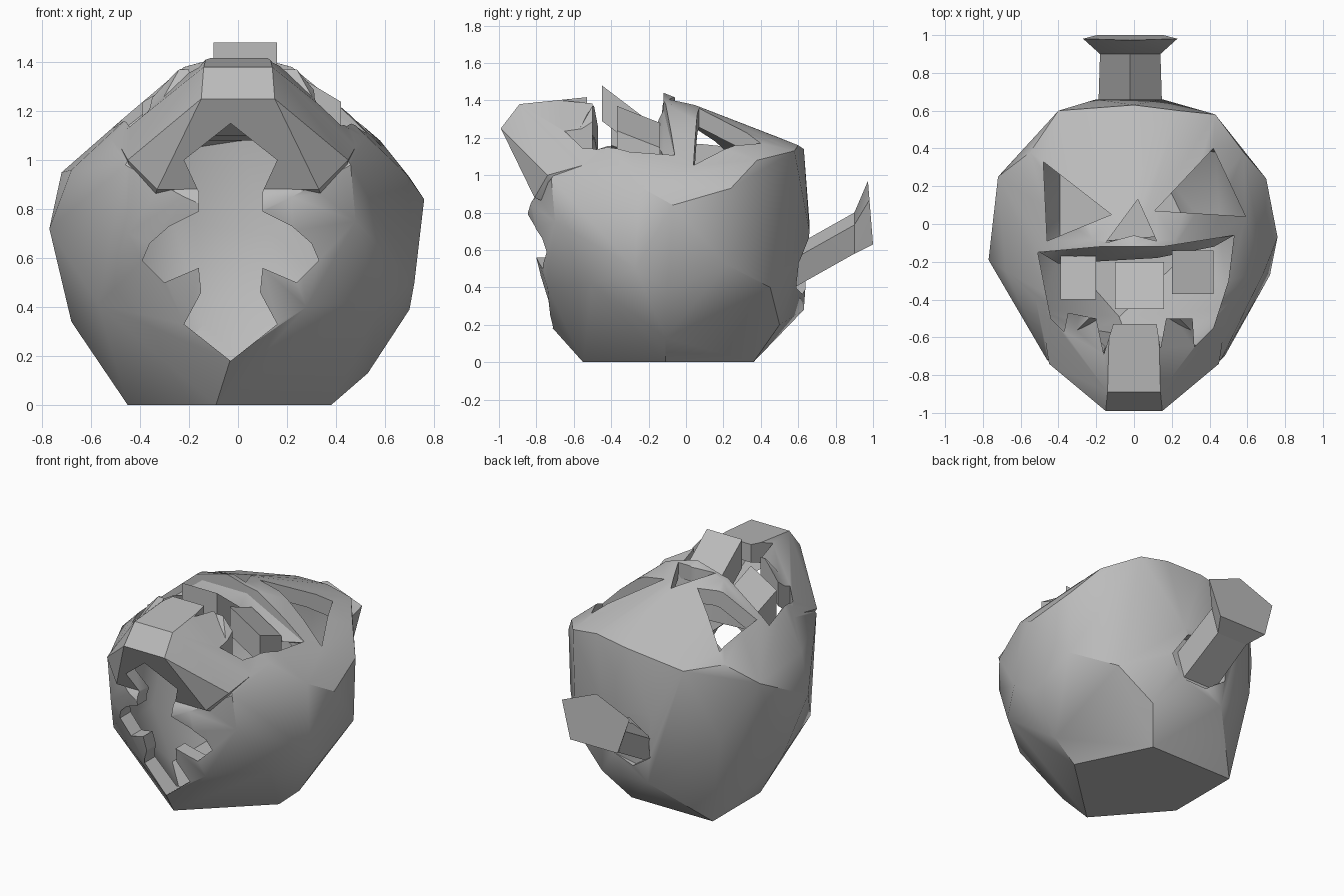
import bpy, bmesh, math
from mathutils import Vector

if "Cube" in bpy.data.objects:
    bpy.data.objects.remove(bpy.data.objects["Cube"])

grey = bpy.data.materials.new("plain grey")
grey.use_nodes = True
grey.diffuse_color = (0.5, 0.5, 0.5, 1)
grey.node_tree.nodes["Principled BSDF"].inputs["Base Color"].default_value = (0.5, 0.5, 0.5, 1)


def finish(name, bm):
    bmesh.ops.recalc_face_normals(bm, faces=bm.faces)
    mesh = bpy.data.meshes.new(name)
    bm.to_mesh(mesh)
    bm.free()
    mesh.materials.append(grey)
    obj = bpy.data.objects.new(name, mesh)
    bpy.context.collection.objects.link(obj)
    return obj


def hull(name, points, scale=1.0):
    bm = bmesh.new()
    centre = Vector((0, -0.1, 0.66))
    for p in points:
        bm.verts.new(centre + (Vector(p) - centre) * scale)
    out = bmesh.ops.convex_hull(bm, input=bm.verts)
    junk = [g for g in out["geom_interior"] + out["geom_unused"] if isinstance(g, bmesh.types.BMVert)]
    bmesh.ops.delete(bm, geom=list(set(junk)), context="VERTS")
    return finish(name, bm)


def prism(name, outline, place, start, end):
    """Extrude a flat outline; place(a, b, depth) gives the 3D point."""
    bm = bmesh.new()
    face = bm.faces.new([bm.verts.new(place(a, b, start)) for a, b in outline])
    new = bmesh.ops.extrude_face_region(bm, geom=[face])["geom"]
    shift = Vector(place(0, 0, end)) - Vector(place(0, 0, start))
    bmesh.ops.translate(bm, vec=shift, verts=[g for g in new if isinstance(g, bmesh.types.BMVert)])
    return finish(name, bm)


def combine(target, tool, operation):
    mod = target.modifiers.new("cut", "BOOLEAN")
    mod.operation, mod.solver, mod.object = operation, "EXACT", tool
    graph = bpy.context.evaluated_depsgraph_get()
    mesh = bpy.data.meshes.new_from_object(target.evaluated_get(graph))
    target.modifiers.clear()
    target.data = mesh
    bpy.data.objects.remove(tool)


def both(points):
    return [(s * x, y, z) for x, y, z in points for s in (-1, 1)]


# Faceted gourd lying on its back: five-sided base, rounded flanks, sloping face
base = [(0.38, -0.11, 0), (0.15, 0.36, 0), (-0.45, 0.36, 0), (-0.45, -0.14, 0), (-0.09, -0.55, 0)]
lower = [(0.27, 0.5, 0.2), (-0.16, 0.63, 0.28), (-0.68, -0.05, 0.34), (-0.03, -0.72, 0.19), (0.53, -0.11, 0.13),
         (0.7, -0.1, 0.39), (-0.57, -0.5, 0.41), (0.28, -0.74, 0.4), (0.58, -0.5, 0.42), (0.5, 0.45, 0.4)]
flank = [(0.72, -0.27, 0.5), (0.7, 0.22, 0.52), (0.76, -0.07, 0.84), (-0.77, -0.19, 0.72), (-0.72, 0.25, 0.95),
         (0.7, 0.24, 0.93), (-0.55, 0.43, 0.6), (0.15, 0.66, 0.7), (-0.2, 0.66, 0.75), (-0.45, -0.7, 0.7),
         (0.48, -0.7, 0.75), (0.0, -0.86, 0.75), (0.22, -0.83, 0.85), (-0.22, -0.83, 0.85)]
brow = [(-0.4, 0.6, 1.08), (0.43, 0.58, 1.13), (0, 0.63, 1.14), (0.24, 0.6, 1.16), (0.58, 0.38, 1.08),
        (-0.55, 0.38, 1.08), (0.1, 0.5, 1.2), (0, -0.12, 1.44), (-0.68, -0.25, 0.96), (0.69, -0.25, 0.94)]
crown = both([(0.24, -0.5, 1.37), (0.22, -0.08, 1.38), (0.5, 0.08, 1.13), (0.52, -0.4, 1.09), (0.46, -0.72, 0.98)])
body = base + lower + flank + brow + crown
chin = both([(0.15, -0.99, 1.25), (0.14, -0.89, 1.38), (0.45, -0.74, 1.0), (0.33, -0.81, 0.88), (0.13, -0.5, 1.42),
             (0.5, -0.42, 1.09), (0.4, -0.4, 0.7)])

pumpkin = hull("pumpkin_shell", body)
combine(pumpkin, hull("chin", chin), "UNION")
hollow = hull("hollow", body, 0.87)
combine(hollow, hull("chin_hollow", chin, 0.85), "UNION")
combine(pumpkin, hollow, "DIFFERENCE")

# Carved eyes, nose and jagged mouth, cut straight down
down = lambda a, b, d: (a, b, d)
mouth = [(-0.51, -0.15), (-0.18, -0.12), (0.15, -0.12), (0.53, -0.06), (0.5, -0.3), (0.42, -0.55), (0.32, -0.65),
         (0.31, -0.5), (0.17, -0.5), (0.14, -0.66), (0.12, -0.53), (-0.11, -0.53), (-0.16, -0.69),
         (-0.2, -0.5), (-0.35, -0.47), (-0.37, -0.57), (-0.44, -0.5)]
openings = [mouth,
            [(-0.48, 0.33), (-0.12, 0.05), (-0.46, -0.09)],
            [(0.42, 0.4), (0.11, 0.07), (0.59, 0.04)],
            [(0.02, 0.13), (-0.15, -0.1), (0, -0.06), (0.12, -0.09)]]
for outline in openings:
    combine(pumpkin, prism("opening", outline, down, 0.85, 1.8), "DIFFERENCE")

# Ornamental cut-out through the front
half = [(0, 0.18), (0.19, 0.33), (0.12, 0.46), (0.13, 0.56), (0.27, 0.5), (0.36, 0.59), (0.33, 0.66),
        (0.25, 0.73), (0.13, 0.79), (0.13, 0.87), (0.19, 1.0), (0, 1.15)]
ornament = half + [(-x, z) for x, z in reversed(half[1:-1])]
through = lambda a, b, d: (a - 0.03, d, b)
combine(pumpkin, prism("ornament", ornament, through, -1.3, -0.5), "DIFFERENCE")

# Shallow socket around the stalk
socket = [(0.2 * math.cos(i * math.tau / 7), 0.53 + 0.17 * math.sin(i * math.tau / 7)) for i in range(7)]
combine(pumpkin, prism("socket", socket, lambda a, b, d: (a, d, b), 0.59, 0.9), "DIFFERENCE")

# Sloping upper lip that carries the teeth
lip = [(-0.5, -0.15, 1.1), (-0.18, -0.12, 1.35), (0.15, -0.12, 1.35), (0.53, -0.06, 1.1)]
hull("upper_lip", lip + [(x, y + 0.03, z - 0.02) for x, y, z in lip]
     + [(x * 0.8, y - 0.06, 1.1 + (z - 1.1) * 0.5) for x, y, z in lip])

# Chunky teeth: left and right edges, root and tip, root and tip height; outer edges drop away
for name, x0, x1, y0, y1, z0, z1 in [("right_tooth", -0.39, -0.2, -0.17, -0.4, 1.27, 1.35),
                                     ("middle_tooth", -0.1, 0.16, -0.2, -0.45, 1.29, 1.48),
                                     ("left_tooth", 0.2, 0.42, -0.14, -0.37, 1.28, 1.37)]:
    hull(name, [(x, y, z - drop - 0.6 * max(0, abs(x) - 0.2)) for x in (x0, x1)
                for y, z in ((y0, z0), (y1, z1)) for drop in (0, 0.19)])


# Stalk with a flared tip
def stalk_ring(y, width, low, high, lean=0.0):
    pts = [(0, high), (width, high * 0.7 + low * 0.3), (width * 0.7, low), (-width * 0.7, low),
           (-width, high * 0.7 + low * 0.3)]
    return [(x - 0.02, y - lean * (z - low), z) for x, z in pts]


middle = stalk_ring(0.9, 0.16, 0.58, 0.8)
hull("stalk", stalk_ring(0.58, 0.17, 0.4, 0.62) + middle)
hull("stalk_tip", middle + stalk_ring(1.0, 0.25, 0.63, 0.97, 0.08))

# Soft shading with crisp edges
for obj in bpy.context.scene.objects:
    if obj.type == "MESH":
        obj.select_set(True)
        bpy.context.view_layer.objects.active = obj
bpy.ops.object.shade_smooth_by_angle(angle=math.radians(30))
